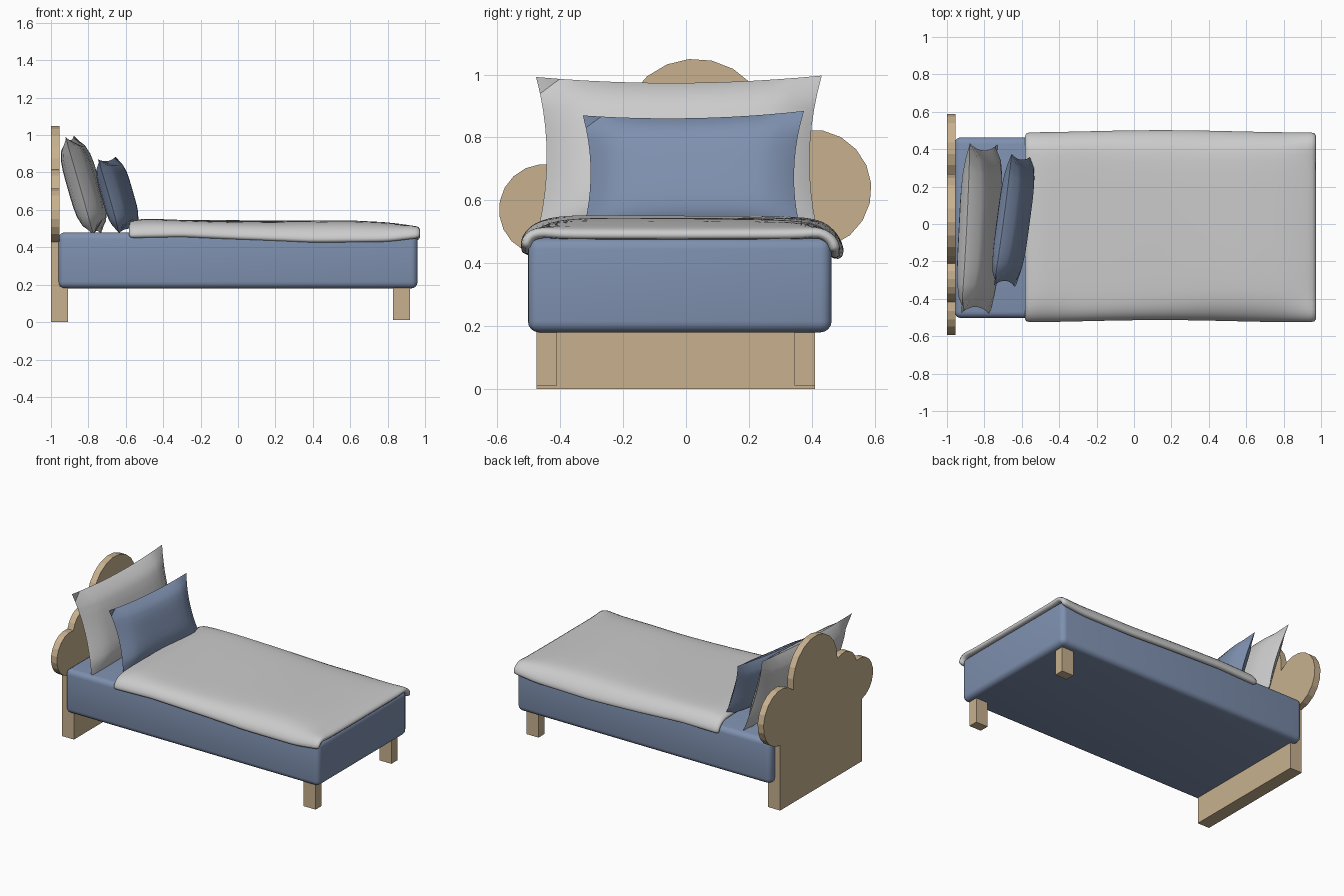
import bpy, bmesh, math
from mathutils import Matrix, Vector

if "Cube" in bpy.data.objects:
    bpy.data.objects.remove(bpy.data.objects["Cube"])


def material(name, rgb):
    m = bpy.data.materials.new(name)
    m.diffuse_color = (*rgb, 1)
    m.use_nodes = True
    m.node_tree.nodes["Principled BSDF"].inputs["Base Color"].default_value = m.diffuse_color
    return m


WOOD = material("wood", (0.58, 0.44, 0.275))
BLUE = material("blue_fabric", (0.21, 0.28, 0.43))


def finish(name, bm, mat=None, smooth=None):
    bmesh.ops.recalc_face_normals(bm, faces=bm.faces)
    mesh = bpy.data.meshes.new(name)
    bm.to_mesh(mesh)
    bm.free()
    ob = bpy.data.objects.new(name, mesh)
    bpy.context.collection.objects.link(ob)
    if mat:
        mesh.materials.append(mat)
    if smooth:
        bpy.ops.object.select_all(action='DESELECT')
        ob.select_set(True)
        bpy.context.view_layer.objects.active = ob
        bpy.ops.object.shade_smooth_by_angle(angle=math.radians(smooth))
    return ob


def box(name, lo, hi, mat, bevel=0):
    bm = bmesh.new()
    bmesh.ops.create_cube(bm, size=1)
    for v in bm.verts:
        v.co = [(a + b) / 2 + c * (b - a) for a, b, c in zip(lo, hi, v.co)]
    if bevel:
        bmesh.ops.bevel(bm, geom=bm.edges[:], offset=bevel, segments=4,
                        profile=0.5, affect='EDGES')
    return finish(name, bm, mat, 40 if bevel else None)


def interp(x, pts):
    for (x0, y0), (x1, y1) in zip(pts, pts[1:]):
        if x <= x1:
            return y0 + (y1 - y0) * max(0, (x - x0) / (x1 - x0))
    return pts[-1][1]


# Cloud headboard: straight panel topped by four circular lobes (y, z, r, start, end, steps)
lobes = [(0.40, 0.635, 0.19, -87, 134.6, 12), (0.03, 0.81, 0.24, -9.6, 182, 11),
         (-0.28, 0.68, 0.14, 60, 167, 6), (-0.45, 0.57, 0.145, 78, 260, 10)]
outline = [(-0.475, 0), (0.41, 0)]
for cy, cz, r, a0, a1, n in lobes:
    for i in range(n + 1):
        a = math.radians(a0 + (a1 - a0) * i / n)
        p = (cy + r * math.cos(a), cz + r * math.sin(a))
        if math.dist(p, outline[-1]) > 0.008:
            outline.append(p)
bm = bmesh.new()
face = bm.faces.new([bm.verts.new((-1.0, y, z)) for y, z in outline])
ext = bmesh.ops.extrude_face_region(bm, geom=[face])
for v in ext["geom"]:
    if isinstance(v, bmesh.types.BMVert):
        v.co.x += 0.045
finish("headboard", bm, WOOD)

# Wooden base under the head end and two foot legs
box("head_base", (-0.999, -0.475, 0), (-0.91, 0.41, 0.19), WOOD)
for side, y in (("left", -0.475), ("right", 0.345)):
    box("foot_leg_" + side, (0.83, y, 0.01), (0.92, y + 0.065, 0.19), WOOD)

# Upholstered mattress body
box("mattress", (-0.96, -0.503, 0.18), (0.96, 0.463, 0.48), BLUE, 0.035)


def pillow(name, centre, size, lean, yaw, roll, mat=None, nu=12, nv=10):
    """Pinched cushion: concave outline with pointed corners, bulging on both sides."""
    t, w, h = (s / 2 for s in size)
    rot = (Matrix.Rotation(math.radians(yaw), 3, 'Z') @ Matrix.Rotation(math.radians(lean), 3, 'Y')
           @ Matrix.Rotation(math.radians(roll), 3, 'X'))
    bm = bmesh.new()
    for s in (-1, 1):
        grid = []
        for i in range(nu + 1):
            u = -1 + 2 * i / nu
            row = []
            for j in range(nv + 1):
                v = -1 + 2 * j / nv
                bulge = max(0, (1 - u ** 4) * (1 - v ** 4)) ** 0.65
                p = Vector((s * t * bulge, w * u * (1 - 0.08 * (1 - v * v)),
                            h * v * (1 - 0.08 * (1 - u * u))))
                row.append(bm.verts.new(rot @ p + Vector(centre)))
            grid.append(row)
        for i in range(nu):
            for j in range(nv):
                bm.faces.new((grid[i][j], grid[i + 1][j], grid[i + 1][j + 1], grid[i][j + 1]))
    bmesh.ops.remove_doubles(bm, verts=bm.verts, dist=0.0005)
    return finish(name, bm, mat, 35)


pillow("large_pillow", (-0.825, -0.025, 0.73), (0.16, 0.91, 0.55), -16, -3, 0.3)
pillow("small_pillow", (-0.645, 0.02, 0.68), (0.13, 0.71, 0.41), -16, -8, 1.2, BLUE)

# Blanket: soft sheet draped over both long sides, drooping at the foot
across = [(0, 0.518), (0.15, 0.518), (0.3, 0.517), (0.39, 0.514), (0.44, 0.506),
          (0.472, 0.49), (0.489, 0.468), (0.494, 0.44)]
profile = [(-y, z) for y, z in across[:0:-1]] + across
hang = [(-0.6, 0.008), (-0.3, 0.014), (0, 0), (0.4, -0.016), (0.8, -0.012), (1, 0.012)]
crest = [(-0.6, 0), (-0.5, 0.018), (-0.2, 0.01), (0.2, 0.004), (0.6, 0.006),
         (0.8, -0.002), (0.92, -0.016), (0.96, -0.023), (1, -0.04)]
bm = bmesh.new()
rows = []
nx = 32
for i in range(nx + 1):
    x = -0.585 + 1.56 * i / nx
    row = []
    for y, z in profile:
        side = max(0, min(1, (abs(y) - 0.38) / 0.11))
        dz = (1 - side) * interp(x, crest) + side * interp(x, hang)
        dz += 0.003 * math.sin(5 * x + 4 * y) * (1 - side)
        if y > 0.45:
            dz -= 0.012 * side
        yy = y - 0.012 + 0.006 * math.sin(4 * x + 1) * side
        row.append(bm.verts.new((x, yy, z + dz)))
    rows.append(row)
for a, b in zip(rows, rows[1:]):
    for j in range(len(profile) - 1):
        bm.faces.new((a[j], b[j], b[j + 1], a[j + 1]))
blanket = finish("blanket", bm, None, 50)
sol = blanket.modifiers.new("thickness", 'SOLIDIFY')
sol.thickness = 0.036
sol.offset = 0
sub = blanket.modifiers.new("soften", 'SUBSURF')
sub.levels = sub.render_levels = 1
